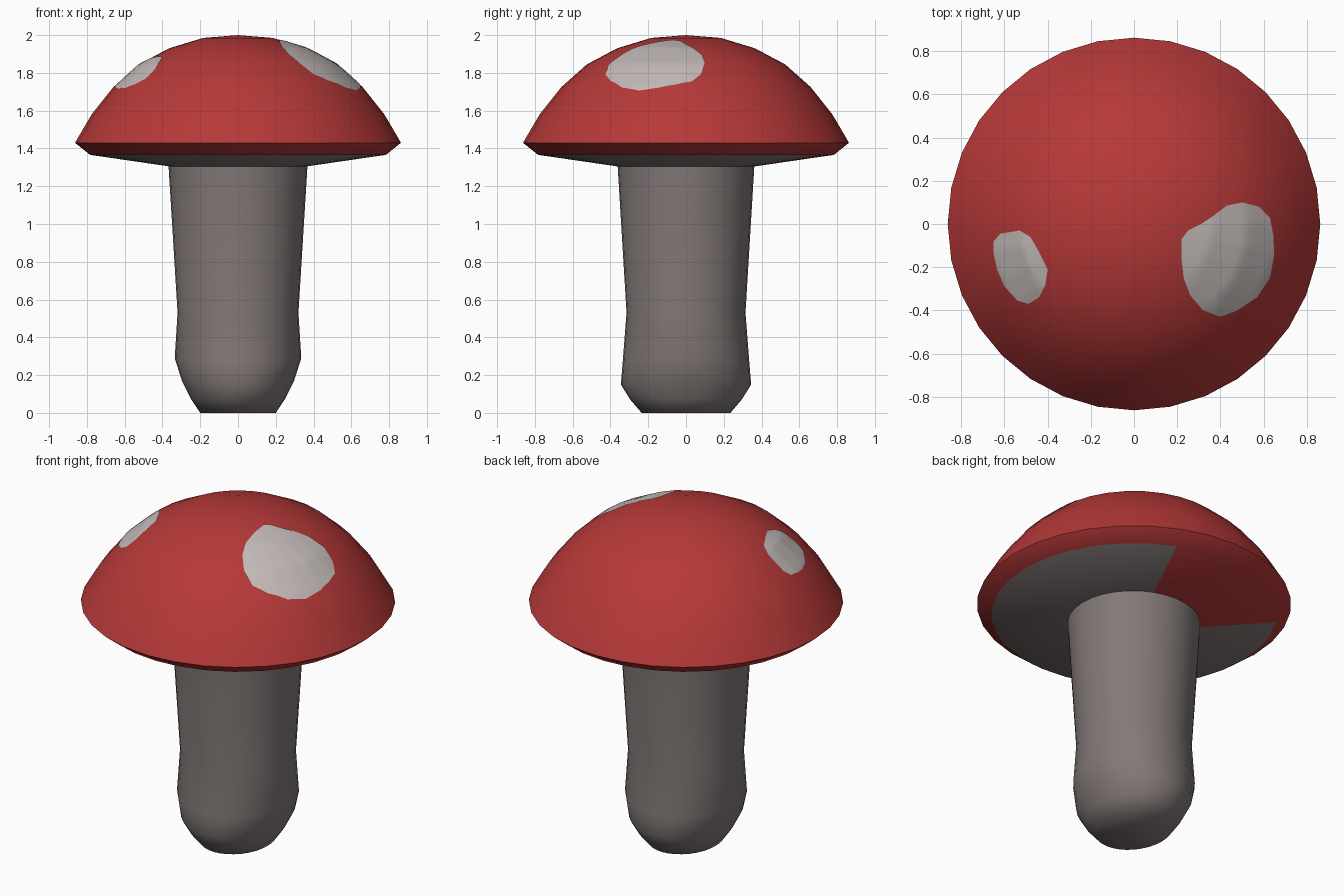
import bpy, bmesh, math
from mathutils import Vector
from mathutils.bvhtree import BVHTree

if "Cube" in bpy.data.objects:
    bpy.data.objects.remove(bpy.data.objects["Cube"])

SIDES = 32


def material(name, rgb):
    m = bpy.data.materials.new(name)
    m.diffuse_color = (*rgb, 1)
    m.use_nodes = True
    m.node_tree.nodes["Principled BSDF"].inputs["Base Color"].default_value = m.diffuse_color
    return m


red = material("cap red", (0.47, 0.040, 0.040))
white = material("spot white", (0.55, 0.50, 0.485))
grey = material("stem grey", (0.225, 0.19, 0.187))


def finish(bm, name, mats, angle):
    me = bpy.data.meshes.new(name)
    bm.to_mesh(me)
    bm.free()
    for m in mats:
        me.materials.append(m)
    ob = bpy.data.objects.new(name, me)
    bpy.context.collection.objects.link(ob)
    bpy.ops.object.select_all(action='DESELECT')
    ob.select_set(True)
    bpy.context.view_layer.objects.active = ob
    bpy.ops.object.shade_smooth_by_angle(angle=math.radians(angle))
    return ob


def loft(bm, rings):
    """Bridge closed rings of points; returns the vertex rings."""
    vs = [[bm.verts.new(p) for p in ring] for ring in rings]
    for a, b in zip(vs, vs[1:]):
        n = len(a)
        for i in range(n):
            j = (i + 1) % n
            bm.faces.new((a[i], b[i], b[j], a[j]))
    return vs


def fan(bm, ring, centre):
    c = bm.verts.new(centre)
    for i, v in enumerate(ring):
        bm.faces.new((c, v, ring[(i + 1) % len(ring)]))


angles = [2 * math.pi * i / SIDES for i in range(SIDES)]

# Cap: dome, turned-in rim and shallow conical underside
profile = [(0.185, 1.985), (0.365, 1.93), (0.525, 1.845), (0.66, 1.725),
           (0.775, 1.58), (0.863, 1.43), (0.783, 1.366), (0.35, 1.303)]
bm = bmesh.new()
rings = loft(bm, [[(r * math.cos(a), r * math.sin(a), z) for a in angles]
                  for r, z in profile])
fan(bm, rings[0], (0, 0, 2.0))
bm.normal_update()
dome = BVHTree.FromBMesh(bm)
# Underside is grey, except for one red sector at the back
for f in bm.faces:
    c = f.calc_center_median()
    if c.z < 1.35:
        az = math.degrees(math.atan2(c.y, c.x))
        f.material_index = 0 if 67.5 < az < 146.25 else 1
finish(bm, "cap", [red, grey], 50)


# Stem: slightly oval foot whose widest line dips at front and back
def stem_ring(rx, ry, zx, zy):
    return [(rx * math.cos(a), ry * math.sin(a),
             zx * math.cos(a) ** 2 + zy * math.sin(a) ** 2) for a in angles]


bm = bmesh.new()
rings = loft(bm, [stem_ring(0.368, 0.362, 1.31, 1.31),
                  stem_ring(0.32, 0.315, 0.53, 0.53),
                  stem_ring(0.335, 0.335, 0.29, 0.27),
                  stem_ring(0.297, 0.345, 0.17, 0.15),
                  stem_ring(0.25, 0.295, 0.075, 0.07),
                  stem_ring(0.2, 0.235, 0, 0)])
bm.faces.new(rings[-1])
bmesh.ops.recalc_face_normals(bm, faces=bm.faces)
finish(bm, "stem", [grey], 60)


# Spots: thin patches draped over the dome
def drape(x, y):
    p, n, _, _ = dome.ray_cast(Vector((x, y, 3)), Vector((0, 0, -1)))
    return p + Vector((0, 0, 0.005))


def spot(name, outline):
    n = len(outline)
    cx = sum(p[0] for p in outline) / n
    cy = sum(p[1] for p in outline) / n
    dense = []
    for (x0, y0), (x1, y1) in zip(outline, outline[1:] + outline[:1]):
        dense += [(x0, y0), ((x0 + x1) / 2, (y0 + y1) / 2)]
    steps = 10
    b = bmesh.new()
    rs = loft(b, [[drape(cx + (x - cx) * k / steps, cy + (y - cy) * k / steps)
                   for x, y in dense] for k in range(1, steps + 1)])
    fan(b, rs[0], drape(cx, cy))
    b.normal_update()
    bmesh.ops.reverse_faces(b, faces=[f for f in b.faces if f.normal.z < 0])
    finish(b, name, [white], 60)


spot("large_spot", [(.22, -.07), (.25, -.03), (.31, 0), (.37, .04), (.43, .085),
                    (.50, .10), (.58, .08), (.63, .03), (.645, -.05), (.65, -.14),
                    (.63, -.25), (.57, -.34), (.48, -.40), (.40, -.43),
                    (.32, -.40), (.26, -.33), (.23, -.25), (.22, -.16)])
spot("small_spot", [(-.65, -.08), (-.62, -.045), (-.53, -.03), (-.48, -.06),
                    (-.44, -.13), (-.40, -.21), (-.41, -.28), (-.44, -.34),
                    (-.49, -.37), (-.54, -.355), (-.60, -.29), (-.635, -.21),
                    (-.65, -.14)])
